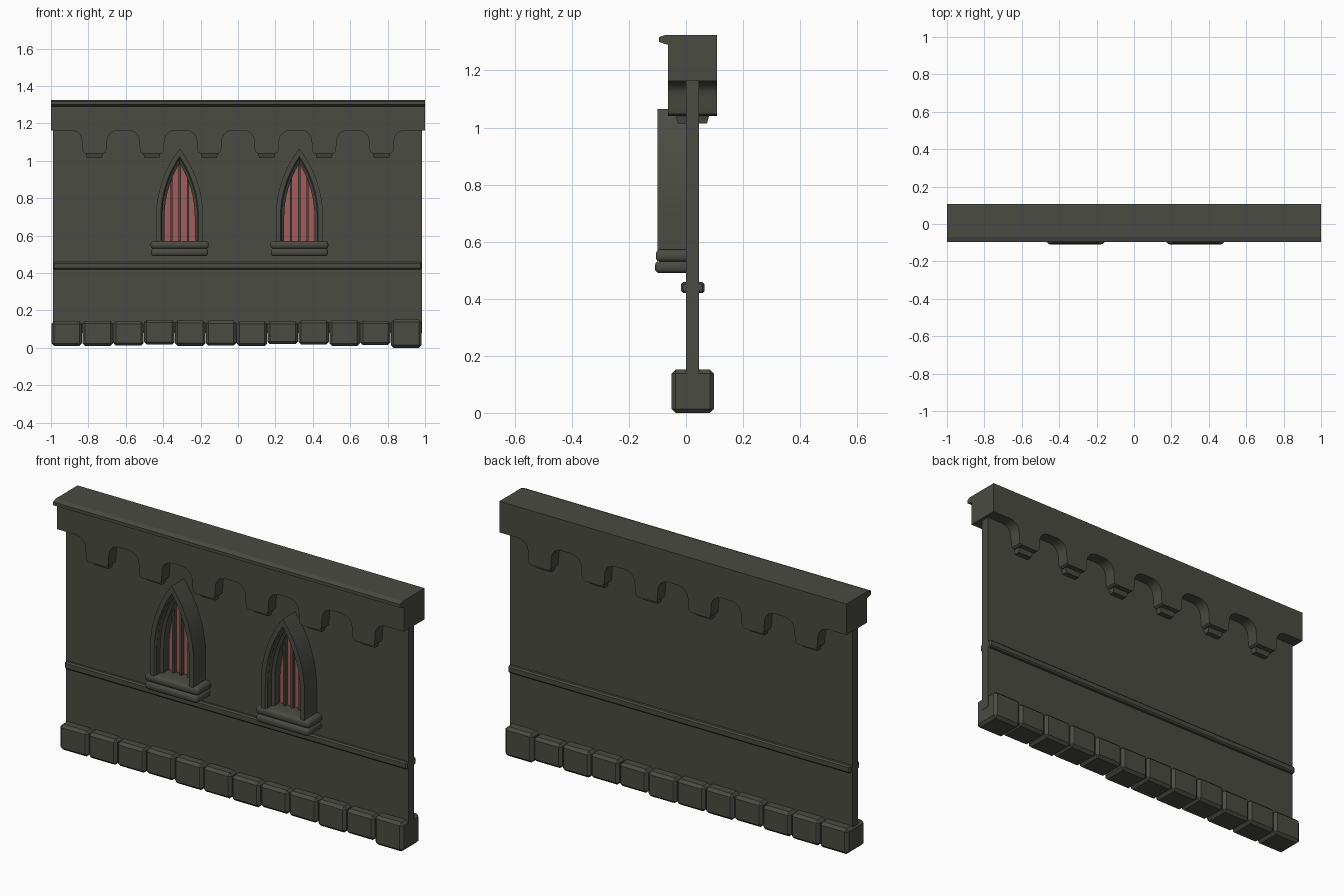
import bpy, bmesh, math, random

if "Cube" in bpy.data.objects:
    bpy.data.objects.remove(bpy.data.objects["Cube"])
random.seed(4)


def material(name, color):
    m = bpy.data.materials.new(name)
    m.diffuse_color = (*color, 1)
    m.use_nodes = True
    m.node_tree.nodes["Principled BSDF"].inputs["Base Color"].default_value = m.diffuse_color
    return m


STONE = material("dark_stone", (0.070, 0.070, 0.058))
GLASS = material("red_glass", (0.37, 0.105, 0.105))


def finish(name, bm, mat, smooth=False):
    bmesh.ops.recalc_face_normals(bm, faces=bm.faces)
    me = bpy.data.meshes.new(name)
    bm.to_mesh(me)
    bm.free()
    me.materials.append(mat)
    ob = bpy.data.objects.new(name, me)
    bpy.context.collection.objects.link(ob)
    if smooth:
        bpy.ops.object.select_all(action='DESELECT')
        ob.select_set(True)
        bpy.context.view_layer.objects.active = ob
        bpy.ops.object.shade_smooth_by_angle(angle=math.radians(30))
    return ob


def box(name, x, y, z, bevel=0, segments=1, mat=STONE, taper=1.0):
    """Box from (min, max) ranges; taper shrinks the bottom."""
    bm = bmesh.new()
    bmesh.ops.create_cube(bm, size=1)
    for v in bm.verts:
        k = taper if v.co.z < 0 else 1
        v.co = [(r[0] + r[1]) / 2 + c * (r[1] - r[0]) * s
                for r, c, s in zip((x, y, z), v.co, (k, k, 1))]
    if bevel:
        bmesh.ops.bevel(bm, geom=bm.edges[:], offset=bevel, segments=segments,
                        profile=0.5, affect='EDGES')
    return finish(name, bm, mat, segments > 1)


def prism(name, points, move, mat=STONE, smooth=False):
    """Extrude a closed 3D polygon along a vector."""
    bm = bmesh.new()
    f = bm.faces.new([bm.verts.new(p) for p in points])
    r = bmesh.ops.extrude_face_region(bm, geom=[f])
    bmesh.ops.translate(bm, vec=move,
                        verts=[v for v in r['geom'] if isinstance(v, bmesh.types.BMVert)])
    return finish(name, bm, mat, smooth)


# Wall panel and string course
box("wall", (-0.99, 0.983), (0, 0.045), (0.08, 1.25))
box("string_course", (-0.99, 0.983), (-0.017, 0.065), (0.42, 0.458), 0.007)

# Row of foundation blocks with slightly uneven heights
for i in range(12):
    x0 = -0.998 + i * 0.165
    top = 0.152 if i == 11 else random.uniform(0.14, 0.149)
    low = 0 if i == 11 else random.uniform(0.008, 0.02)
    box(f"base_block_{i + 1}", (x0 + 0.001, x0 + 0.164), (-0.05, 0.098), (low, top), 0.014)

# Cornice with rounded corbels cut into its lower edge
corbels = [(i - 2.5) * 0.307 for i in range(6)]
half = [(-0.13, 1.163)]
for k in range(6):
    a = math.radians(90 - 18 * k)
    half.append((-0.127 + 0.06 * math.cos(a), 1.108 + 0.055 * math.sin(a)))
half += [(-0.064, 1.06), (-0.06, 1.047), (-0.05, 1.04)]
outline = [(-1, 1.325), (-1, 1.163)]
for c in corbels:
    outline += [(c + x, z) for x, z in half[1:]]
    outline += [(c - x, z) for x, z in reversed(half[1:])]
outline += [(1, 1.163), (1, 1.325)]
prism("cornice", [(x, -0.063, z) for x, z in outline], (0, 0.171, 0), smooth=True)

# Lip along the top front edge
lip = [(-0.06, 1.325), (-0.07, 1.325), (-0.095, 1.317), (-0.095, 1.3), (-0.063, 1.29), (-0.06, 1.29)]
prism("cornice_lip", [(-1, y, z) for y, z in lip], (2, 0, 0))

# Small feet under the corbels
for i, c in enumerate(corbels):
    box(f"corbel_foot_{i + 1}", (c - 0.047, c + 0.047), (-0.037, 0.082), (1.015, 1.045), taper=0.86)

# Pointed arch shape shared by frame and glass
W, SPRING, BASE, RISE = 0.126, 0.70, 0.56, 0.365
R = (W * W + RISE * RISE) / (2 * W)
CX = W - R


def arch(d, n=8):
    r = R - d
    end = math.acos(-CX / r)
    right = [(W - d, BASE)] + [(CX + r * math.cos(end * k / n), SPRING + r * math.sin(end * k / n))
                               for k in range(n + 1)]
    return right + [(-x, z) for x, z in reversed(right[:-1])]


# Moulded frame section: (inset, depth)
section = [(0, 0.01), (0, -0.1), (0.025, -0.1), (0.032, -0.09),
           (0.032, -0.06), (0.045, -0.05), (0.045, 0.01)]


def window(name, cx):
    bm = bmesh.new()
    rings = [[bm.verts.new((cx + x, y, z)) for x, z in arch(d)] for d, y in section]
    m = len(rings)
    for i in range(m):
        a, b = rings[i], rings[(i + 1) % m]
        for k in range(len(a) - 1):
            bm.faces.new((a[k], a[k + 1], b[k + 1], b[k]))
    for e in (0, -1):
        bm.faces.new([r[e] for r in rings])
    finish(name + "_frame", bm, STONE, True)
    # Glass pane and upright bars
    prism(name + "_glass", [(cx + x, -0.006, z) for x, z in arch(0.042)], (0, 0.008, 0), GLASS)
    for j, bx in enumerate((-0.044, 0, 0.044)):
        r = R - 0.04
        top = SPRING + math.sqrt(r * r - (abs(bx) - CX) ** 2)
        box(f"{name}_bar_{j + 1}", (cx + bx - 0.006, cx + bx + 0.006), (-0.026, 0), (BASE, top))
    # Two rolled sill courses
    box(name + "_sill_upper", (cx - 0.155, cx + 0.155), (-0.106, 0.02), (0.53, 0.572), 0.016, 3)
    box(name + "_sill_lower", (cx - 0.152, cx + 0.152), (-0.109, 0.02), (0.49, 0.532), 0.016, 3)


window("left_window", -0.312)
window("right_window", 0.328)
